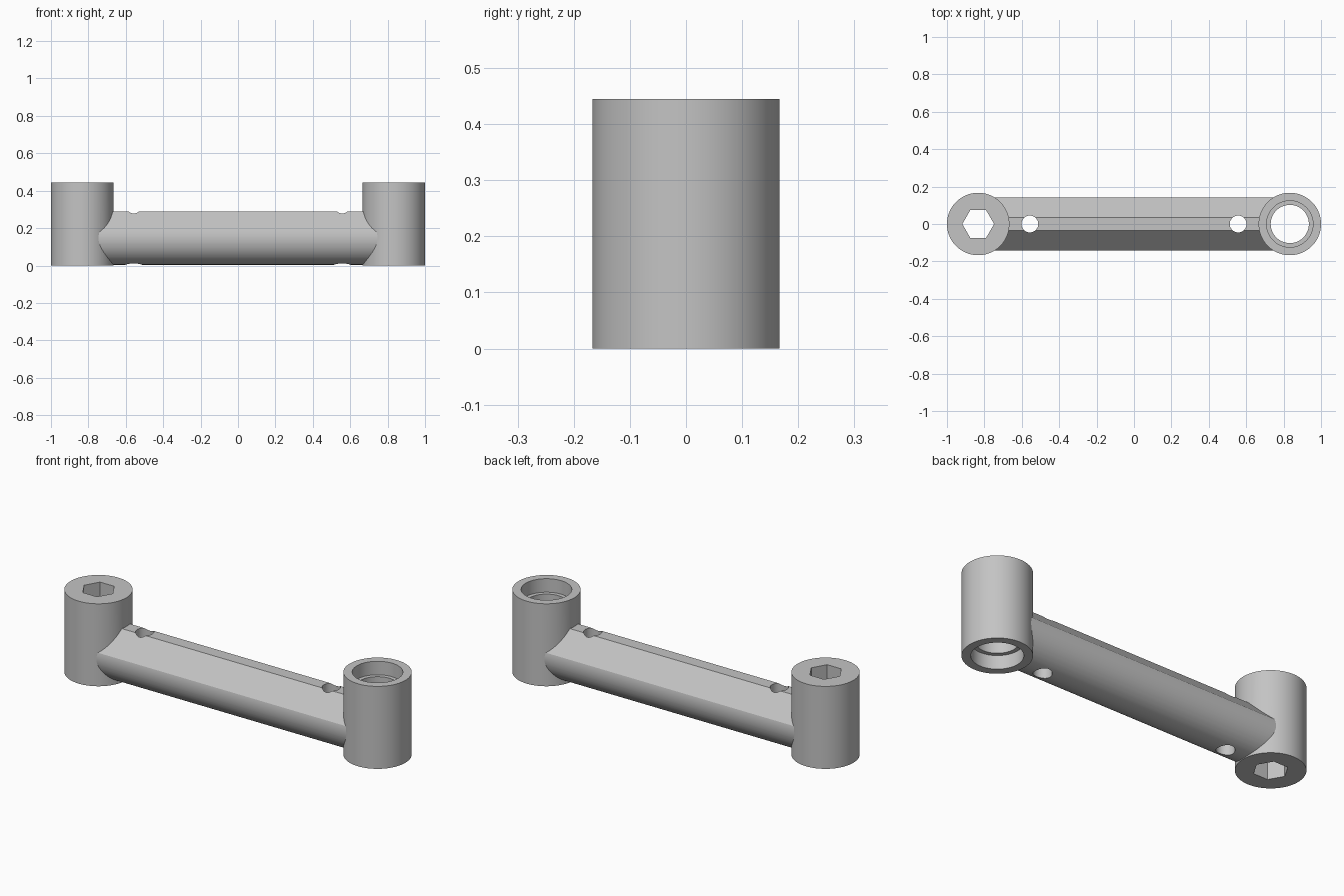
import bpy
import bmesh
from math import cos, sin, tau, radians
from mathutils import Vector

default = bpy.data.objects.get("Cube")
if default:
    bpy.data.objects.remove(default, do_unlink=True)

HEIGHT = 0.445
RADIUS = 0.167
END_X = 1 - RADIUS

grey = bpy.data.materials.new("light_grey")
grey.use_nodes = True
grey.diffuse_color = (0.55, 0.55, 0.55, 1)
grey.node_tree.nodes["Principled BSDF"].inputs["Base Color"].default_value = grey.diffuse_color


def prism(name, points, offset):
    """Extrude a closed outline along an offset vector."""
    bm = bmesh.new()
    face = bm.faces.new([bm.verts.new(p) for p in points])
    result = bmesh.ops.extrude_face_region(bm, geom=[face])
    moved = [g for g in result["geom"] if isinstance(g, bmesh.types.BMVert)]
    bmesh.ops.translate(bm, verts=moved, vec=Vector(offset))
    bmesh.ops.recalc_face_normals(bm, faces=bm.faces)
    mesh = bpy.data.meshes.new(name)
    bm.to_mesh(mesh)
    bm.free()
    mesh.materials.append(grey)
    obj = bpy.data.objects.new(name, mesh)
    bpy.context.collection.objects.link(obj)
    return obj


def column(name, x, radius, z0, z1, sides=96):
    ring = [(x + radius * cos(tau * i / sides), radius * sin(tau * i / sides), z0)
            for i in range(sides)]
    return prism(name, ring, (0, 0, z1 - z0))


def combine(target, tool, operation):
    """Apply a boolean and discard the tool."""
    bpy.context.view_layer.objects.active = target
    mod = target.modifiers.new(operation.lower(), "BOOLEAN")
    mod.operation = operation
    mod.solver = "EXACT"
    mod.object = tool
    bpy.ops.object.modifier_apply(modifier=mod.name)
    bpy.data.objects.remove(tool, do_unlink=True)


# Bar: round underside, sloping roof and narrow flat top
bar_r, bar_z, steps = 0.1425, 0.1465, 64
start, end = radians(-194), radians(14)
outline = []
for i in range(steps + 1):
    a = start + (end - start) * i / steps
    outline.append((-END_X, bar_r * cos(a), bar_z + bar_r * sin(a)))
outline += [(-END_X, 0.034, 0.29), (-END_X, -0.034, 0.29)]
arm = prism("link_arm", outline, (2 * END_X, 0, 0))

# Upright end posts
for side in (-1, 1):
    combine(arm, column("end_post", side * END_X, RADIUS, 0, HEIGHT), "UNION")

# Hexagonal socket through the right post
combine(arm, column("hex_cutter", -END_X, 0.085, -0.1, HEIGHT + 0.1, 6), "DIFFERENCE")

# Stepped bore through the left post, with a seat at each end
seat = 0.073
combine(arm, column("bore_cutter", END_X, 0.102, -0.1, HEIGHT + 0.1), "DIFFERENCE")
combine(arm, column("lower_seat_cutter", END_X, 0.124, -0.1, seat), "DIFFERENCE")
combine(arm, column("upper_seat_cutter", END_X, 0.124, HEIGHT - seat, HEIGHT + 0.1), "DIFFERENCE")

# Small holes down through the bar
for side in (-1, 1):
    combine(arm, column("pin_cutter", side * 0.557, 0.045, -0.1, HEIGHT, 48), "DIFFERENCE")

# Smooth curves, crisp edges
bpy.ops.object.select_all(action="DESELECT")
arm.select_set(True)
bpy.context.view_layer.objects.active = arm
bpy.ops.object.shade_smooth_by_angle(angle=radians(20))
